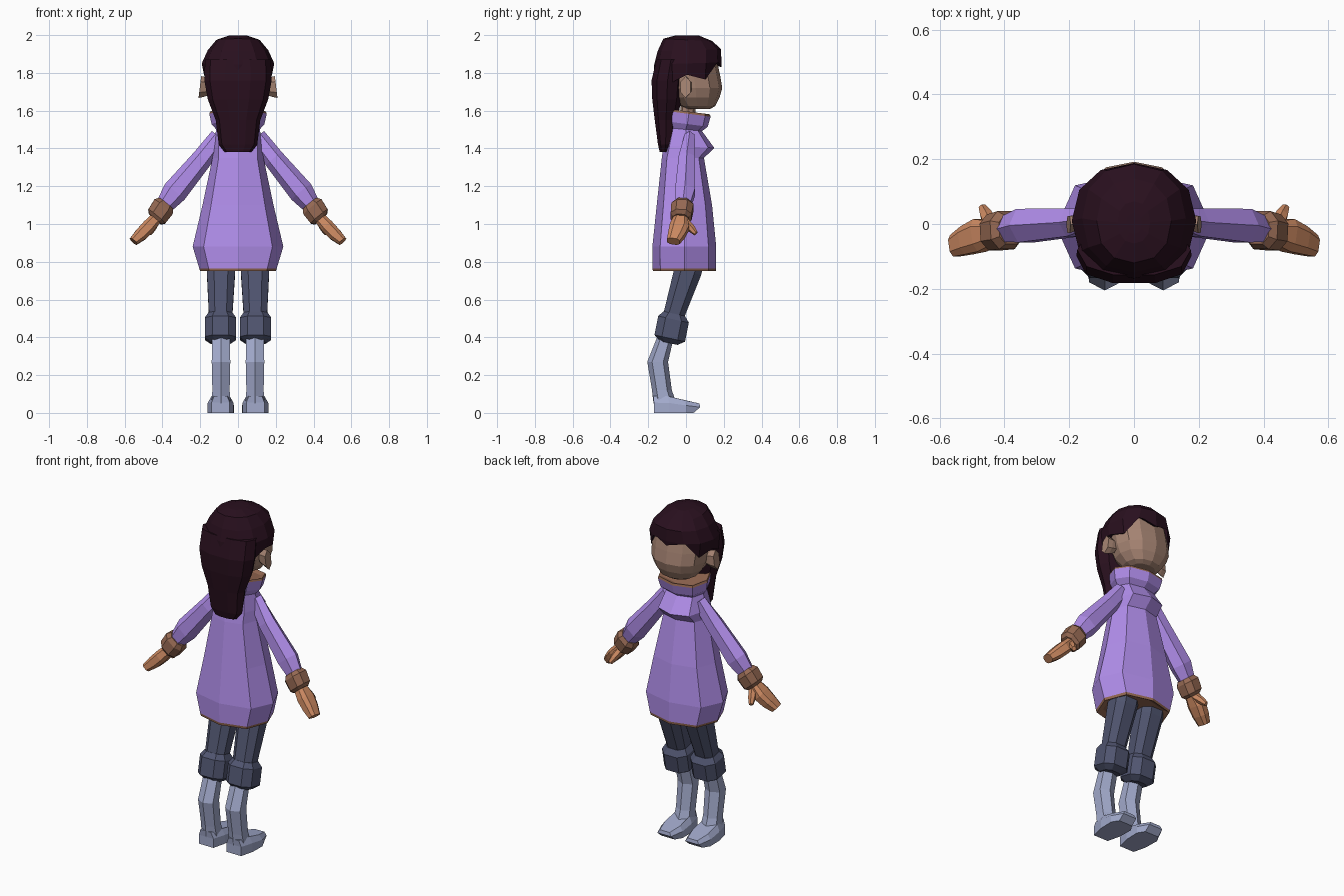
import bpy, bmesh
from math import cos, sin, pi, radians, copysign
from mathutils import Vector

if "Cube" in bpy.data.objects:
    bpy.data.objects.remove(bpy.data.objects["Cube"])


def mat(name, rgb):
    m = bpy.data.materials.new(name)
    m.diffuse_color = (*rgb, 1)
    m.use_nodes = True
    m.node_tree.nodes["Principled BSDF"].inputs["Base Color"].default_value = m.diffuse_color
    return m


PURPLE = mat("purple_cloth", (.44, .27, .83))
BROWN = mat("brown_trim", (.30, .14, .085))
GLOVE = mat("orange_glove", (.60, .25, .12))
SKIN = mat("skin", (.38, .23, .17))
DARK = mat("dark_trousers", (.08, .09, .16))
PALE = mat("pale_boots", (.36, .40, .60))
HAIR = mat("hair", (.022, .005, .013))


def ring(c, rx, ry, d=(0, 0, 1), n=8, p=1.0, phase=0.0):
    """Cross-section around c, facing along d; p < 1 makes it boxier."""
    d = Vector(d).normalized()
    u = Vector((0, 1, 0)).cross(d).normalized()
    v = d.cross(u)
    pts = []
    for i in range(n):
        a = phase + 2 * pi * i / n
        x, y = cos(a), sin(a)
        x = copysign(abs(x) ** p, x)
        y = copysign(abs(y) ** p, y)
        pts.append(Vector(c) + u * x * rx + v * y * ry)
    return pts


def flat(z, rx, back, front, tilt=0.0, n=8, p=1.0, phase=0.0):
    """Horizontal section given by half width and y range."""
    pts = ring((0, (back + front) / 2, z), rx, (front - back) / 2, n=n, p=p, phase=phase)
    for q in pts:
        q.z -= tilt * q.y
    return pts


def loft(name, rings, m, mirror=False, caps=True):
    bm = bmesh.new()
    vs = [[bm.verts.new(q) for q in r] for r in rings]
    n = len(vs[0])
    for a, b in zip(vs, vs[1:]):
        for i in range(n):
            j = (i + 1) % n
            bm.faces.new((a[i], a[j], b[j], b[i]))
    if caps:
        bm.faces.new(vs[0][::-1])
        bm.faces.new(vs[-1])
    bmesh.ops.recalc_face_normals(bm, faces=bm.faces)
    me = bpy.data.meshes.new(name)
    bm.to_mesh(me)
    bm.free()
    me.materials.append(m)
    ob = bpy.data.objects.new(name, me)
    bpy.context.collection.objects.link(ob)
    if mirror:
        ob.modifiers.new("Mirror", 'MIRROR')
    return ob


# Coat body with cowl bulge and collar
coat = [(.765, .205, -.177, .16, 0), (.88, .24, -.178, .16, 0), (1.1, .188, -.155, .138, 0),
        (1.35, .135, -.128, .095, 0), (1.41, .135, -.12, .15, .05), (1.50, .115, -.09, .085, .1),
        (1.53, .14, -.10, .115, .13), (1.585, .152, -.10, .13, .13)]
loft("coat", [flat(z, w, b, f, t, p=.8) for z, w, b, f, t in coat], PURPLE, caps=False)
loft("coat_hem", [flat(z, w, b, f, p=.8) for z, w, b, f in
     [(.765, .205, -.177, .16), (.75, .20, -.175, .158), (.765, .17, -.14, .13)]], BROWN)
loft("collar_lining", [flat(z, w, b, f, .13, p=.8) for z, w, b, f in
     [(1.585, .152, -.10, .13), (1.597, .148, -.098, .127), (1.585, .12, -.075, .10),
      (1.54, .10, -.06, .08)]], BROWN)

# Arms: sleeve, cuff, hand, thumb
arm_dir = (.64, -.08, -.77)
loft("sleeve", [ring(c, rx, ry, arm_dir, 6) for c, rx, ry in
     [((.10, .02, 1.46), .05, .03), ((.19, .005, 1.345), .055, .05),
      ((.335, -.005, 1.17), .066, .06), ((.40, -.018, 1.085), .045, .042)]], PURPLE, True)
loft("sleeve_cuff", [ring(c, r, r * .95, arm_dir, 8, .8, pi / 8) for c, r in
     [((.380, -.017, 1.108), .050), ((.395, -.019, 1.09), .066),
      ((.430, -.026, 1.04), .062), ((.438, -.028, 1.025), .045)]], BROWN, True)
loft("hand", [ring(c, rx, ry, (.66, -.2, -.72), 8, .7, pi / 8) for c, rx, ry in
     [((.425, -.025, 1.04), .032, .036), ((.475, -.035, .985), .038, .054),
      ((.515, -.05, .943), .036, .047), ((.553, -.067, .908), .026, .036)]], GLOVE, True)
loft("thumb", [ring(c, r, r, (.35, .6, -.6), 6) for c, r in
     [((.44, -.005, 1.01), .024), ((.457, .03, .975), .021), ((.468, .052, .95), .013)]],
     GLOVE, True)

# Legs: trousers and knee rolls
leg_dir = (0, -.35, -1)
loft("trouser_leg", [ring(c, rx, ry, (0, .3, 1), 8, .8, pi / 8) for c, rx, ry in
     [((.09, .03, .84), .082, .08), ((.09, .01, .75), .08, .078),
      ((.092, -.07, .50), .065, .058)]], DARK, True)
loft("knee_roll", [ring(c, rx, ry, (0, .22, 1), 8, .75, pi / 8) for c, rx, ry in
     [((.093, -.091, .37), .055, .05), ((.093, -.086, .395), .088, .088),
      ((.093, -.066, .495), .088, .088), ((.093, -.062, .525), .068, .062)]], DARK, True)

# Boots: shaft and foot
loft("boot_shaft", [flat(z, w, b, f, n=6, p=.9, phase=pi / 6) for z, w, b, f in
     [(.42, .052, -.145, -.06), (.27, .056, -.205, -.095), (.12, .052, -.18, -.075),
      (.05, .058, -.172, -.05)]], PALE, True)
boot = bpy.data.objects["boot_shaft"]
for v in boot.data.vertices:
    v.co.x += .09
half = [(.048, -.17, .09), (.068, -.09, .088), (.07, .0, .066), (.045, .075, .05)]
outline = half + [(-x, y, z) for x, y, z in reversed(half)]
sole = [Vector((.092 + x, y - (.035 if y > .05 else 0), 0)) for x, y, z in outline]
mid = [Vector((.092 + x, y, z * .6)) for x, y, z in outline]
top = [Vector((.092 + x * .72, y - .004, z)) for x, y, z in outline]
loft("boot_foot", [sole, mid, top], PALE, True)

# Head, neck and ears
loft("neck", [flat(z, .045, -.03, .05) for z in (1.50, 1.65)], SKIN)
loft("head", [flat(z, w, b, f, n=12, p=.9) for z, w, b, f in
     [(1.61, .075, .0, .13), (1.625, .105, -.03, .155), (1.67, .142, -.07, .178),
      (1.72, .16, -.09, .192), (1.79, .165, -.10, .18), (1.86, .16, -.10, .165),
      (1.92, .11, -.08, .12)]], SKIN)
loft("ear", [ring((x, y, 1.725), .058 * s, .03 * s, (1, -.001, .12), 6) for x, y, s in
     [(.145, .01, .7), (.175, .005, .9), (.202, -.002, 1)]], SKIN, True)

# Hair cap with a fringe line that varies around the head
cap = [flat(z, w, b, f, t, n=12, p=.9) for z, w, b, f, t in
       [(1.997, .05, -.06, .07, 0), (1.975, .115, -.12, .14, .05),
        (1.92, .160, -.15, .185, -.03), (1.85, .192, -.168, .188, -.03)]]
edge = flat(0, .180, -.178, .188, n=12, p=.9)
drops = [1.79, 1.765, 1.865, 1.83, 1.865, 1.765, 1.79, 1.74, 1.70, 1.68, 1.70, 1.74]
for q, z in zip(edge, drops):
    q.z = z
inner = [Vector((q.x * .84, q.y * .84, q.z + .01)) for q in edge]
hair_cap = loft("hair_cap", cap + [edge, inner], HAIR, caps=False)
loft("hair_crown", [cap[0], [q + (Vector((0, 0, 2.0)) - q) * .5 for q in cap[0]]], HAIR)

# Long hair down the back
loft("hair_back", [flat(z, w, b, f, n=10, p=.85) for z, w, b, f in
     [(1.87, .175, -.16, .0), (1.76, .178, -.186, -.01), (1.66, .16, -.182, -.02),
      (1.55, .118, -.168, -.045), (1.42, .102, -.15, -.065), (1.38, .07, -.14, -.085)]], HAIR)
